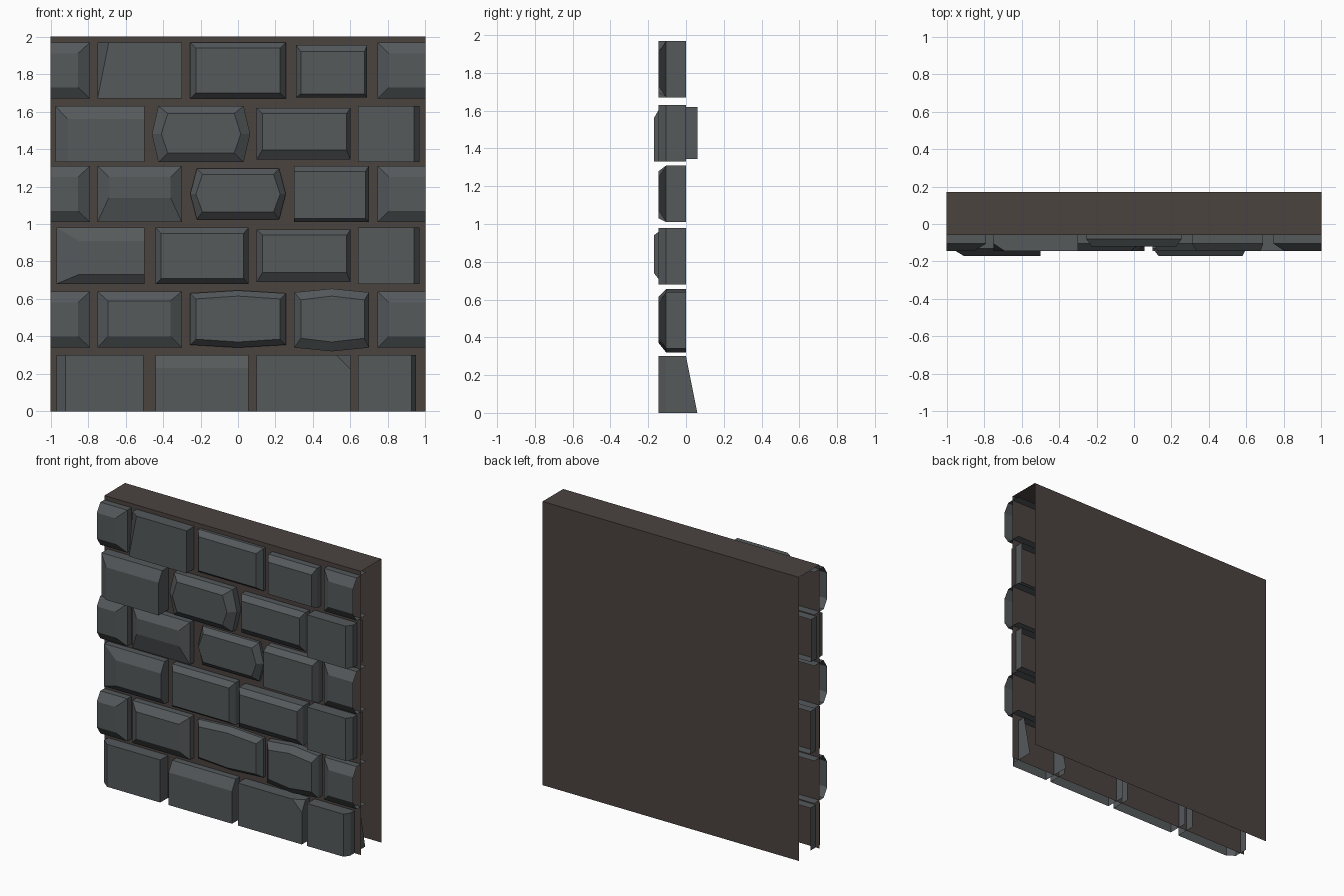
import bpy

if "Cube" in bpy.data.objects:
    bpy.data.objects.remove(bpy.data.objects["Cube"])


def material(name, col):
    m = bpy.data.materials.new(name)
    m.diffuse_color = (*col, 1)
    m.use_nodes = True
    m.node_tree.nodes["Principled BSDF"].inputs["Base Color"].default_value = m.diffuse_color
    return m


STONE = material("stone", (0.09, 0.1, 0.105))
MORTAR = material("mortar", (0.07, 0.056, 0.051))


def add_mesh(name, verts, faces, mat):
    me = bpy.data.meshes.new(name)
    me.from_pydata(verts, [], faces)
    me.materials.append(mat)
    ob = bpy.data.objects.new(name, me)
    bpy.context.collection.objects.link(ob)
    return ob


def brick(name, x, z, inset, front=-0.145, bulge=(0, 0), skew=0, cut=0, back=(0, 0)):
    """Open-backed stone: outline walls, bevel band, flat front.
    inset = left, right, bottom, top; bulge pushes out side / top midpoints;
    back = rear depth at the bottom and top edges."""
    (x0, x1), (z0, z1) = x, z
    l, r, b, t = inset
    bx, bz = bulge
    xm, zm = (x0 + x1) / 2, (z0 + z1) / 2
    # outline counter-clockwise as seen from the front: (x, z, inner x, inner z)
    a0, a1, c0, c1 = x0 + bx, x1 - bx, z0 + bz, z1 - bz
    pts = [(a0, c0, a0 + l - skew, c0 + b)]
    if bz:
        pts.append((xm, z0, xm, z0 + b))
    pts.append((a1, c0, a1 - r, c0 + b))
    if bx:
        pts.append((x1, zm, x1 - r, zm))
    if cut:
        pts.append((a1, c1 - cut, a1, c1 - cut))
        pts.append((a1, c1, a1, c1 - cut))
        pts.append((a1, c1, a1 - cut, c1))
        pts.append((a1 - cut, c1, a1 - cut, c1))
    else:
        pts.append((a1, c1, a1 - r, c1 - t))
    if bz:
        pts.append((xm, z1, xm, z1 - t))
    pts.append((a0, c1, a0 + l, c1 - t))
    if bx:
        pts.append((x0, zm, x0 + l, zm))
    n = len(pts)
    verts = [(p[0], back[0] if p[1] < zm else back[1], p[1]) for p in pts]
    verts += [(p[0], front + 0.04, p[1]) for p in pts]
    verts += [(p[2], front, p[3]) for p in pts]
    faces = [tuple(range(2 * n, 3 * n))]
    for i in range(n):
        j = (i + 1) % n
        p, q = pts[i], pts[j]
        # stones cut off at the tile border stay open there
        if (p[0] == q[0] and abs(p[0]) == 1) or (p[1] == q[1] == 0):
            continue
        if p[:2] != q[:2]:
            faces.append((i, j, n + j, n + i))
            faces.append((n + i, n + j, 2 * n + j, 2 * n + i))
        else:
            faces.append((n + i, 2 * n + j, 2 * n + i))
    add_mesh(name, verts, faces, STONE)


# mortar shell: front sheet, top, back sheet (sides and bottom open)
prof = [(-0.06, 0), (-0.06, 2), (0.17, 2), (0.17, 0)]
add_mesh("mortar_wall", [(sx, y, z) for y, z in prof for sx in (-1, 1)],
         [(2 * i, 2 * i + 1, 2 * i + 3, 2 * i + 2) for i in range(3)], MORTAR)

# half stones at the left and right borders
for k, z in enumerate([(1.67, 1.97), (1.01, 1.31), (0.34, 0.64)]):
    brick(f"half_stone_left_{k}", (-1, -0.79), z, (0, .065, .06, .06))
    brick(f"half_stone_right_{k}", (0.745, 1), z, (.06, 0, .06, .06))

# row 1 (top)
z = (1.67, 1.97)
brick("stone_1a", (-.75, -.30), z, (.06, 0, 0, 0), skew=.06)
brick("stone_1b", (-.255, .255), z, (.03, .03, .03, .03), -.12)
brick("stone_1c", (.31, .69), (1.675, 1.955), (.025, .015, .02, .035))

# row 2
z = (1.33, 1.63)
brick("stone_2a", (-.975, -.50), z, (.065, 0, 0, .07), -.17)
brick("stone_2b", (-.46, .065), z, (.05, .05, .05, .04), bulge=(.035, 0))
brick("stone_2c", (.10, .60), (1.345, 1.62), (.03, .02, .05, .03), back=(.06, .06))
brick("stone_2d", (.64, .97), z, (0, .03, 0, 0))

# row 3
z = (1.01, 1.31)
brick("stone_3a", (-.75, -.30), z, (.06, .06, .13, .06))
brick("stone_3b", (-.255, .255), (1.025, 1.295), (.03, .03, .04, .03), -.12, bulge=(.035, 0))
brick("stone_3c", (.30, .70), z, (0, .02, .02, .03))

# row 4
z = (.68, .98)
brick("stone_4a", (-.97, -.50), z, (.12, 0, .05, .07))
brick("stone_4b", (-.44, .055), z, (.03, .025, .03, .03))
brick("stone_4c", (.10, .60), (.69, .97), (.03, .02, .05, .03), -.17)
brick("stone_4d", (.64, .97), z, (0, .03, 0, 0))

# row 5
brick("stone_5a", (-.75, -.30), (.34, .64), (.055, .06, .06, .05))
brick("stone_5b", (-.255, .255), (.34, .645), (.03, .03, .03, .03), -.12, bulge=(0, .015))
brick("stone_5c", (.30, .70), (.32, .655), (.035, .025, .05, .04), bulge=(0, .02))

# row 6 (bottom border, open underneath)
z = (0, .30)
brick("stone_6a", (-.97, -.505), z, (.05, 0, 0, 0))
brick("stone_6b", (-.44, .055), z, (0, 0, 0, .07))
brick("stone_6c", (.10, .60), z, (0, 0, 0, 0), cut=.075)
brick("stone_6d", (.64, .95), z, (0, .025, 0, 0), back=(.06, 0))
